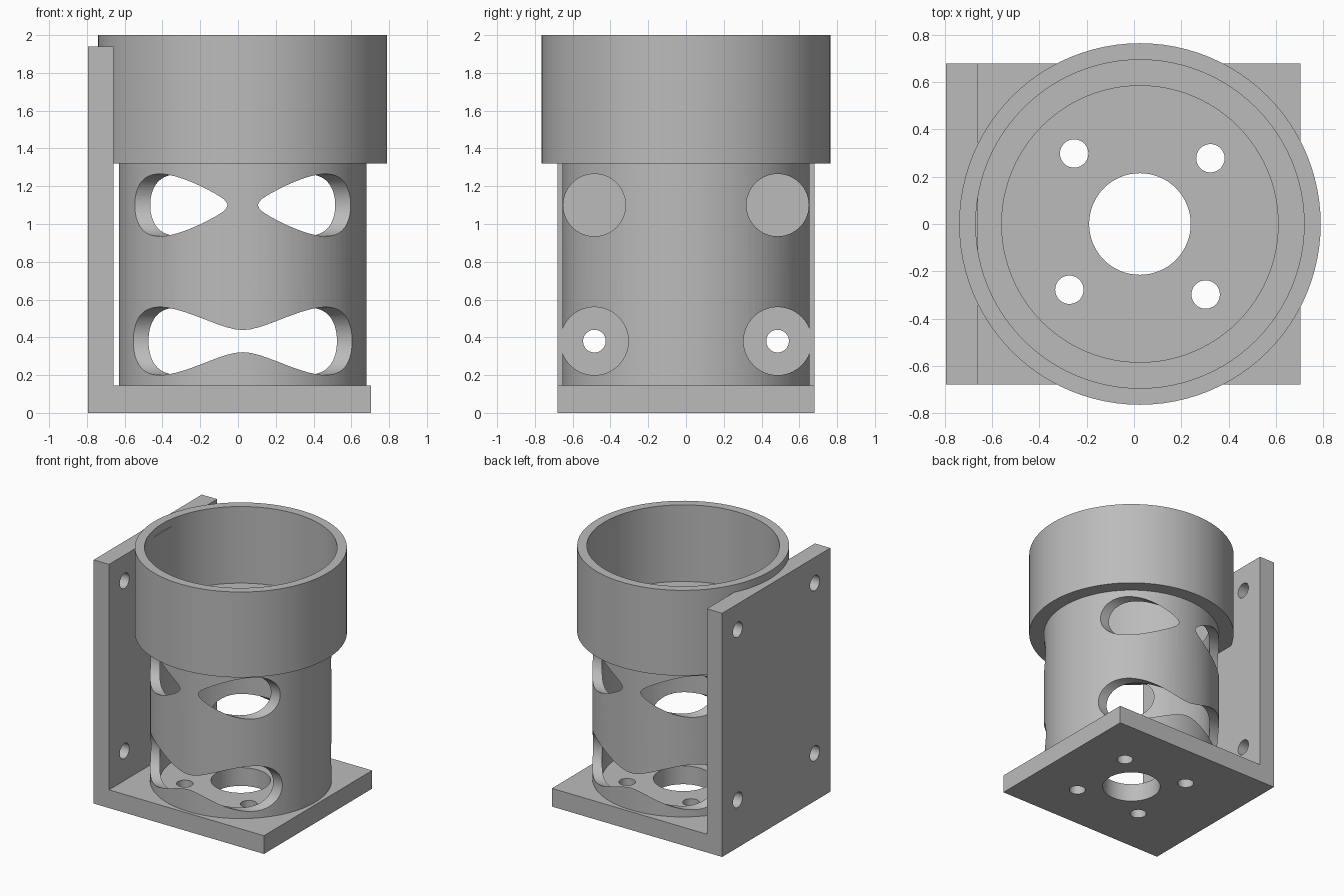
import bpy, bmesh, math
from mathutils import Matrix, Vector

cube = bpy.data.objects.get("Cube")
if cube:
    bpy.data.objects.remove(cube)

grey = bpy.data.materials.new("plain grey")
grey.use_nodes = True
colour = (0.5, 0.5, 0.5, 1)
grey.diffuse_color = colour
grey.node_tree.nodes["Principled BSDF"].inputs["Base Color"].default_value = colour

AXIS_X = 0.025      # centre line of the round holder
SIDES = 96


def finish(bm, name):
    """Turn a bmesh into a named grey object."""
    bmesh.ops.recalc_face_normals(bm, faces=bm.faces)
    mesh = bpy.data.meshes.new(name)
    bm.to_mesh(mesh)
    bm.free()
    obj = bpy.data.objects.new(name, mesh)
    mesh.materials.append(grey)
    bpy.context.collection.objects.link(obj)
    return obj


def lathe(name, profile):
    """Spin a closed (radius, z) outline around the holder axis."""
    bm = bmesh.new()
    verts = [bm.verts.new((AXIS_X + r, 0, z)) for r, z in profile]
    edges = [bm.edges.new((a, b)) for a, b in zip(verts, verts[1:] + verts[:1])]
    bmesh.ops.spin(bm, geom=verts + edges, cent=(AXIS_X, 0, 0), axis=(0, 0, 1),
                   angle=math.tau, steps=SIDES)
    bmesh.ops.remove_doubles(bm, verts=bm.verts, dist=0.0001)
    return finish(bm, name)


def extrude_y(name, outline, half):
    """Extrude an (x, z) outline from -half to +half in y."""
    bm = bmesh.new()
    face = bm.faces.new([bm.verts.new((x, -half, z)) for x, z in outline])
    new = bmesh.ops.extrude_face_region(bm, geom=[face])["geom"]
    bmesh.ops.translate(bm, vec=(0, 2 * half, 0),
                        verts=[v for v in new if isinstance(v, bmesh.types.BMVert)])
    return finish(bm, name)


def drill(obj, centre, radius, length, along_x):
    """Cut a round hole along x or z."""
    bm = bmesh.new()
    turn = Matrix.Rotation(math.pi / 2, 4, "Y") if along_x else Matrix()
    bmesh.ops.create_cone(bm, cap_ends=True, segments=64, radius1=radius, radius2=radius,
                          depth=length, matrix=Matrix.Translation(Vector(centre)) @ turn)
    cutter = finish(bm, "hole_cutter")
    cutter.hide_render = True
    mod = obj.modifiers.new("hole", "BOOLEAN")
    mod.operation, mod.solver, mod.object = "DIFFERENCE", "EXACT", cutter
    bpy.context.view_layer.objects.active = obj
    bpy.ops.object.modifier_apply(modifier=mod.name)
    bpy.data.objects.remove(cutter)


# Round holder: tube, ledge and wide cup
holder = lathe("round_holder", [
    (0.585, 0.10), (0.655, 0.10), (0.655, 1.32), (0.765, 1.32),
    (0.765, 2.0), (0.695, 2.0), (0.695, 1.39), (0.585, 1.39)])

# L-shaped bracket: base plate and back plate
bracket = extrude_y("mounting_bracket", [
    (-0.795, 0), (0.705, 0), (0.705, 0.145), (-0.66, 0.145), (-0.66, 1.94), (-0.795, 1.94)], 0.68)

for y in (-0.485, 0.485):
    # Side openings through the tube
    drill(holder, (0, y, 0.38), 0.18, 3, True)
    drill(holder, (0, y, 1.10), 0.165, 3, True)
    # Screw holes in the back plate
    for z in (0.38, 1.735):
        drill(bracket, (-0.73, y, z), 0.06, 0.4, True)

# Centre hole and four screw holes in the base
drill(bracket, (AXIS_X, 0, 0.07), 0.215, 0.4, False)
for i in range(4):
    a = math.radians(43 + 90 * i)
    drill(bracket, (AXIS_X + 0.408 * math.cos(a), 0.408 * math.sin(a), 0.07), 0.06, 0.4, False)

# Smooth round walls, keep edges crisp
bpy.ops.object.select_all(action="DESELECT")
for obj in (holder, bracket):
    obj.select_set(True)
    bpy.context.view_layer.objects.active = obj
bpy.ops.object.shade_smooth_by_angle(angle=math.radians(30))
